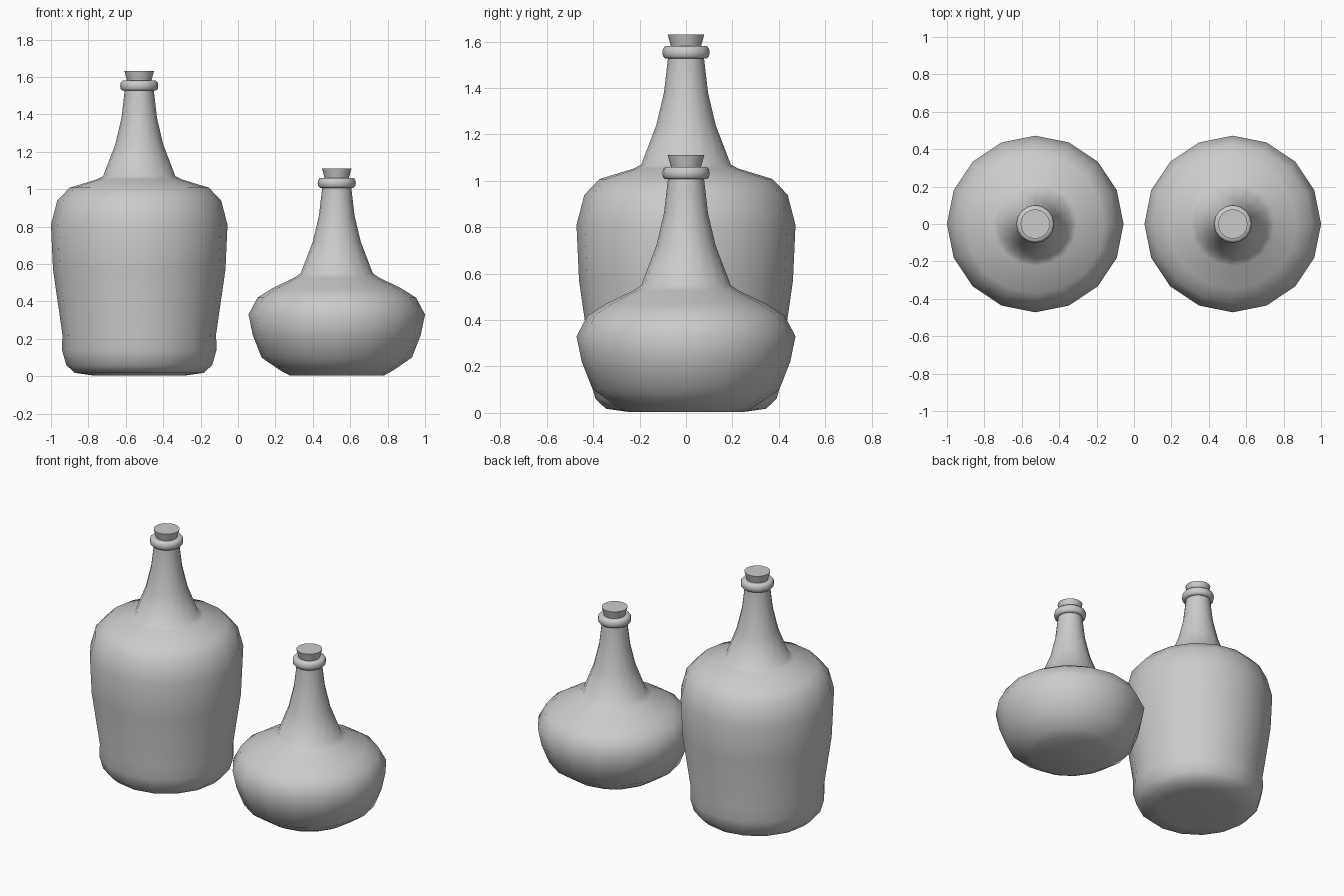
import bpy, bmesh, math

if "Cube" in bpy.data.objects:
    bpy.data.objects.remove(bpy.data.objects["Cube"])

SIDES = 16


def lathe(name, profile, x, z=0.0, smooth=55, closed=False):
    """Spin a (radius, height) profile around a vertical axis at x."""
    bm = bmesh.new()
    rings = []
    for r, h in profile:
        if r == 0:
            rings.append([bm.verts.new((0, 0, h))] * SIDES)
        else:
            rings.append([bm.verts.new((r * math.cos(2 * math.pi * i / SIDES),
                                        r * math.sin(2 * math.pi * i / SIDES), h))
                          for i in range(SIDES)])
    if closed:
        rings.append(rings[0])
    for a, b in zip(rings, rings[1:]):
        for i in range(SIDES):
            j = (i + 1) % SIDES
            quad = list(dict.fromkeys((a[i], a[j], b[j], b[i])))
            bm.faces.new(quad)
    bmesh.ops.recalc_face_normals(bm, faces=bm.faces)
    mesh = bpy.data.meshes.new(name)
    bm.to_mesh(mesh)
    bm.free()
    obj = bpy.data.objects.new(name, mesh)
    bpy.context.collection.objects.link(obj)
    obj.location = (x, 0, z)
    bpy.ops.object.select_all(action='DESELECT')
    obj.select_set(True)
    bpy.context.view_layer.objects.active = obj
    bpy.ops.object.shade_smooth_by_angle(angle=math.radians(smooth))
    return obj


# Shared neck, collar and cork, heights measured from the neck base
NECK = [(0.193, 0.0), (0.128, 0.17), (0.095, 0.31), (0.077, 0.465), (0.077, 0.50)]
COLLAR = [(0.072, 0.457), (0.090, 0.457), (0.099, 0.466), (0.102, 0.483),
          (0.099, 0.500), (0.090, 0.510), (0.066, 0.510), (0.062, 0.50)]
CORK = [(0, 0.45), (0.048, 0.45), (0.079, 0.561), (0, 0.561)]

# Body profiles from the base centre up to the shoulder
TALL = [(0, 0.01), (0.24, 0.003), (0.345, 0.018), (0.39, 0.06), (0.413, 0.14),
        (0.411, 0.225), (0.461, 0.57), (0.472, 0.81), (0.438, 0.94),
        (0.372, 1.008), (0.225, 1.053)]
SQUAT = [(0, 0.005), (0.25, 0.003), (0.30, 0.03), (0.402, 0.10), (0.449, 0.22),
         (0.472, 0.33), (0.424, 0.42), (0.345, 0.470), (0.225, 0.528)]


def bottle(label, body, x, neck_z):
    profile = body + [(r, h + neck_z) for r, h in NECK]
    lathe(label + "_bottle", profile, x)
    lathe(label + "_collar", COLLAR, x, neck_z, closed=True)
    lathe(label + "_cork", CORK, x, neck_z, smooth=40)


bottle("tall", TALL, -0.528, 1.07)
bottle("squat", SQUAT, 0.528, 0.55)
